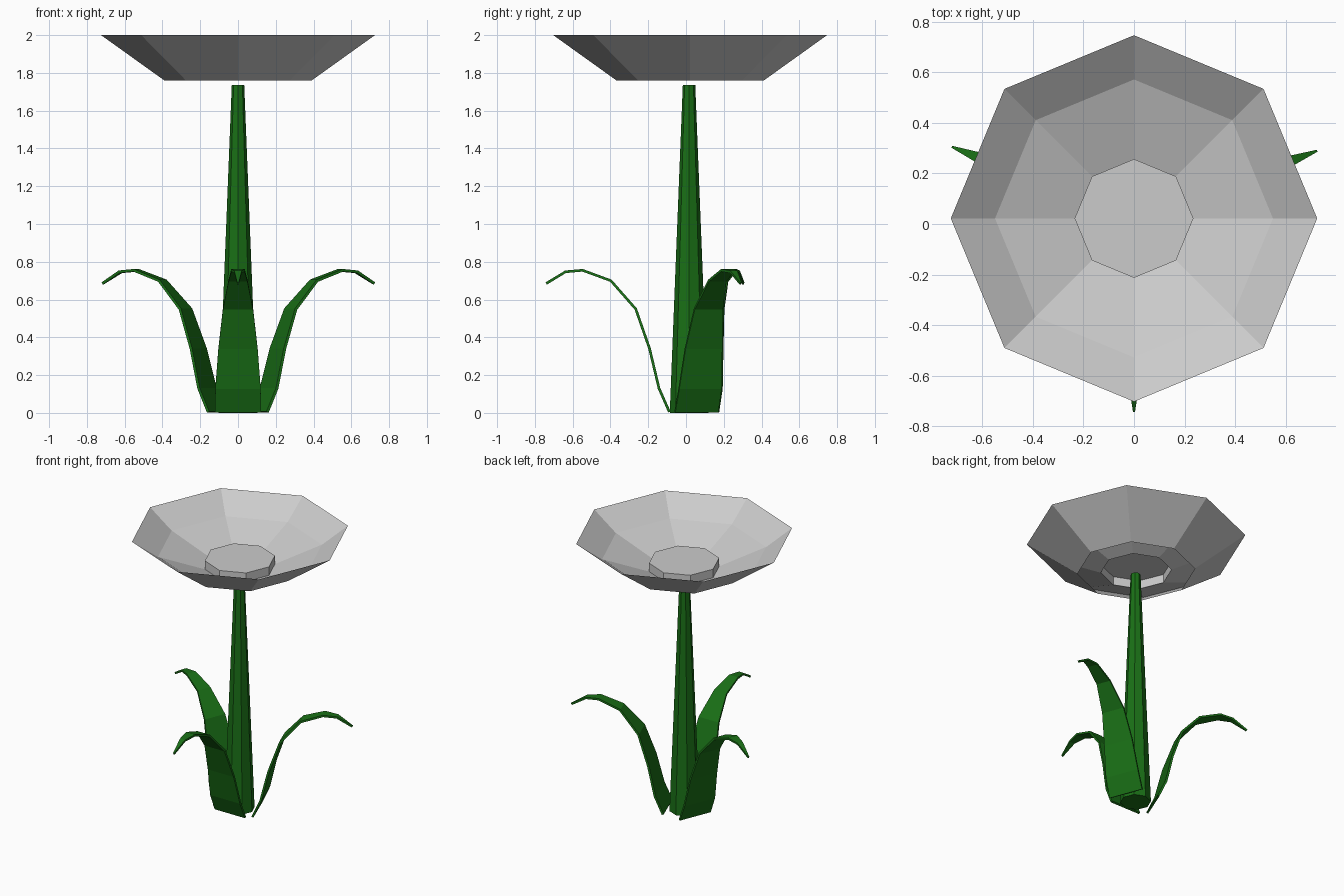
import bpy, bmesh
from math import cos, sin, pi, radians
from mathutils import Matrix

if "Cube" in bpy.data.objects:
    bpy.data.objects.remove(bpy.data.objects["Cube"])

CY = 0.022  # flower axis in y

green = bpy.data.materials.new("leaf_green")
green.diffuse_color = (0.01, 0.16, 0.008, 1)
green.use_nodes = True
green.node_tree.nodes["Principled BSDF"].inputs["Base Color"].default_value = green.diffuse_color


def finish(name, bm, mat=None):
    me = bpy.data.meshes.new(name)
    bm.to_mesh(me)
    bm.free()
    ob = bpy.data.objects.new(name, me)
    bpy.context.collection.objects.link(ob)
    if mat:
        me.materials.append(mat)
    return ob


def turned(name, profile, cy=CY, mat=None, cap_top=False, cap_bottom=False, sides=8):
    """Low-poly surface of revolution from (radius, z) pairs, bottom to top."""
    bm = bmesh.new()
    rings = [[bm.verts.new((r * cos(2 * pi * i / sides), cy + r * sin(2 * pi * i / sides), z))
              for i in range(sides)] for r, z in profile]
    for a, b in zip(rings, rings[1:]):
        for i in range(sides):
            j = (i + 1) % sides
            bm.faces.new((a[i], a[j], b[j], b[i]))
    if cap_top:
        bm.faces.new(rings[-1])
    if cap_bottom:
        bm.faces.new(rings[0][::-1])
    return finish(name, bm, mat)


# Flower: outer petal bowl, flatter inner petal ring, raised centre
bowl = turned("petal_bowl", [(0.39, 1.76), (0.725, 2.0)])
bowl.data.flip_normals()
inner = turned("inner_petals", [(0.235, 1.76), (0.55, 1.876)])
inner.data.flip_normals()
turned("flower_centre", [(0.235, 1.76), (0.235, 1.822)], cap_top=True)

# Stem
turned("stem", [(0.102, 0), (0.033, 1.735)], cy=0.016, mat=green, cap_top=True, cap_bottom=True)

# Leaf stations: distance outwards, height, half width
LEAF = [(0.0, 0.005, 0.122), (0.055, 0.13, 0.12), (0.105, 0.34, 0.104), (0.178, 0.55, 0.08),
        (0.31, 0.70, 0.05), (0.46, 0.755, 0.036), (0.55, 0.747, 0.02), (0.652, 0.685, 0.004)]


def leaf(name, x, y, angle):
    bm = bmesh.new()
    rows = [[bm.verts.new((d, s * w, z)) for s in (-1, 1)] for d, z, w in LEAF]
    for a, b in zip(rows, rows[1:]):
        bm.faces.new((a[0], a[1], b[1], b[0]))
    bmesh.ops.transform(bm, verts=bm.verts,
                        matrix=Matrix.Translation((x, y, 0)) @ Matrix.Rotation(radians(angle), 4, 'Z'))
    ob = finish(name, bm, green)
    mod = ob.modifiers.new("thickness", 'SOLIDIFY')
    mod.thickness = 0.014
    mod.offset = 0


# Three arching leaves
leaf("front_leaf", 0, -0.088, -90)
leaf("right_leaf", 0.113, 0.055, 21)
leaf("left_leaf", -0.113, 0.06, 158)
